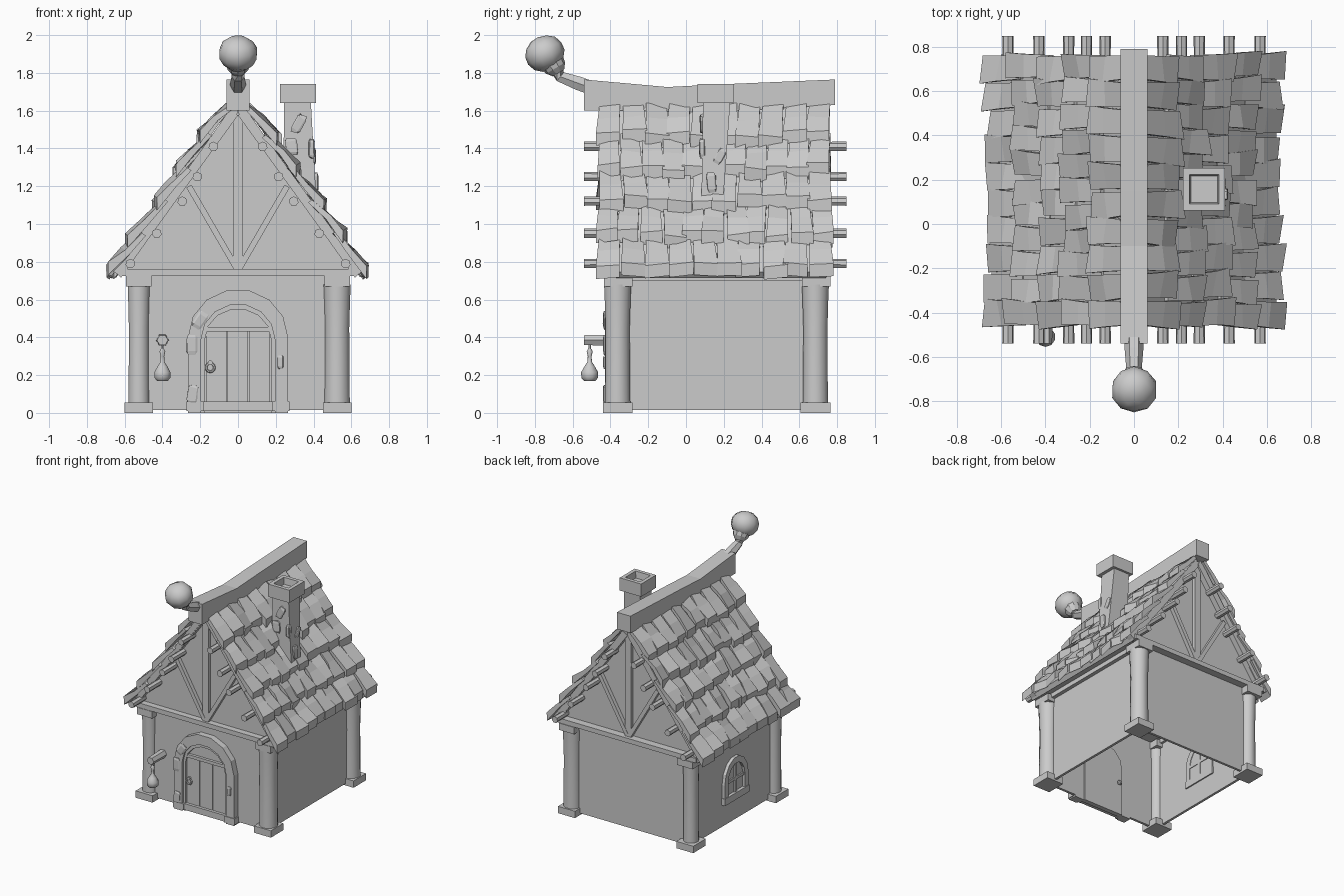
import bpy, bmesh, math, random
from mathutils import Vector, Matrix

if "Cube" in bpy.data.objects:
    bpy.data.objects.remove(bpy.data.objects["Cube"])

random.seed(7)


def finish(name, bm, smooth=False):
    bmesh.ops.recalc_face_normals(bm, faces=bm.faces)
    me = bpy.data.meshes.new(name)
    bm.to_mesh(me)
    bm.free()
    ob = bpy.data.objects.new(name, me)
    bpy.context.collection.objects.link(ob)
    if smooth:
        bpy.ops.object.select_all(action='DESELECT')
        ob.select_set(True)
        bpy.context.view_layer.objects.active = ob
        bpy.ops.object.shade_smooth_by_angle(angle=math.radians(42))
    return ob


def loft(bm, rings):
    """Skin a list of equal-length vertex rings and cap both ends."""
    rows = [[bm.verts.new(p) for p in r] for r in rings]
    n = len(rows[0])
    for a, b in zip(rows, rows[1:]):
        for i in range(n):
            bm.faces.new((a[i], a[(i + 1) % n], b[(i + 1) % n], b[i]))
    bm.faces.new(rows[0])
    bm.faces.new(rows[-1])


def prism(name, pts, a, b, axis='y'):
    """Extrude an (x,z) profile along y, or a (y,z) profile along x."""
    bm = bmesh.new()
    put = (lambda p, d: (p[0], d, p[1])) if axis == 'y' else (lambda p, d: (d, p[0], p[1]))
    loft(bm, [[put(p, d) for p in pts] for d in (a, b)])
    return finish(name, bm)


def box(name, x0, x1, y0, y1, z0, z1):
    return prism(name, [(x0, z0), (x1, z0), (x1, z1), (x0, z1)], y0, y1)


def tube(name, path, radii, sides=6, smooth=False):
    """Round or square bar following a path, one radius per point."""
    bm = bmesh.new()
    path = [Vector(p) for p in path]
    angles = [2 * math.pi * (k + .5) / sides for k in range(sides)]
    rings = []
    for i, p in enumerate(path):
        d = path[min(i + 1, len(path) - 1)] - path[max(i - 1, 0)]
        u = d.cross((0, 1, 0) if abs(d.normalized().y) < .7 else (1, 0, 0)).normalized()
        v = d.cross(u).normalized()
        rings.append([p + (u * math.cos(t) + v * math.sin(t)) * radii[i] for t in angles])
    loft(bm, rings)
    return finish(name, bm, smooth)


def arch_pts(w, spring, top, n=7):
    arc = [(w * math.cos(math.pi * i / n), spring + (top - spring) * math.sin(math.pi * i / n))
           for i in range(n + 1)]
    return [(w, 0)] + arc + [(-w, 0)]


def arch(name, outer, inner, y0, y1):
    return prism(name, arch_pts(*outer) + arch_pts(*inner)[::-1], y0, y1)


def stone(name, loc, size, rot=(0, 0, 0)):
    bm = bmesh.new()
    bmesh.ops.create_cube(bm, size=1)
    bmesh.ops.bevel(bm, geom=bm.edges[:], offset=.15, segments=1, affect='EDGES')
    for v in bm.verts:
        v.co = Vector(c * s * random.uniform(.88, 1.12) for c, s in zip(v.co, size))
    ob = finish(name, bm)
    ob.location, ob.rotation_euler = loc, rot
    return ob


# Walls, open underneath
YF, YB = -.38, .70
box('front_wall', -.53, .53, YF, YF + .02, .015, .73)
box('back_wall', -.53, .53, YB - .02, YB, .015, .73)
for s, side in ((-1, 'left'), (1, 'right')):
    box(side + '_wall', s * .51, s * .53, YF, YB, .015, .73)

# Corner columns with square bases and capitals, the right pair stouter
for sx, side, fat in ((-1, 'left', .94), (1, 'right', 1.14)):
    for y, end in ((-.362, 'front'), (.685, 'back')):
        nm, x = f'{end}_{side}', sx * .525
        tube(nm + '_column', [(x, y, z) for z in (.04, .2, .45, .6, .68)],
             [r * fat for r in (.061, .059, .058, .062, .065)], 12, True)
        box(nm + '_base', x - .075, x + .075, y - .078, y + .08, 0, .055)
        box(nm + '_capital', x - .068, x + .068, y - .072, y + .08, .67, .725)

# Solid gable under the roof
prism('gable', [(-.61, .735), (.61, .735), (.02, 1.6), (-.02, 1.6)], YF, YB)
for s, side in ((-1, 'left'), (1, 'right')):
    # Roof deck under the tiles
    prism(side + '_roof_deck', [(0, 1.59), (s * .02, 1.64), (s * .645, .745), (s * .62, .715)], -.43, .74)
    # Rafters, braces and king posts on both gables
    for y, end in ((YF - .02, 'front'), (YB + .02, 'back')):
        nm = f'{end}_{side}'
        tube(nm + '_rafter', [(s * .02, y, 1.59), (s * .64, y, .735)], (.035, .035), 4)
        tube(nm + '_brace', [(s * .01, y, .77), (s * .26, y, 1.2)], (.022, .022), 4)
        tube(nm + '_king_post', [(s * .013, y, .75), (s * .013, y, 1.62)], (.019, .019), 4)
    # Purlins poking out at both ends
    for i, (x, z) in enumerate(((.13, 1.41), (.215, 1.25), (.295, 1.12), (.43, .95), (.57, .79))):
        tube(f'{side}_purlin_{i}', [(s * x, -.54, z), (s * x, .15, z), (s * x, .85, z)],
             (.026, .021, .026), 7)
    box(side + '_wall_plate', s * .49, s * .56, -.42, .75, .70, .735)
for y, end in ((YF - .02, 'front'), (YB + .03, 'back')):
    box(end + '_tie_beam', -.62, .62, y - .03, y + .03, .725, .762)

# Roof tiles: five rows a side, bent wedges flaring down to an upright cut end
top, low = Vector((.04, 0, 1.625)), Vector((.643, 0, .755))
run = low - top
down = run.normalized()
nrm = Vector((-run.z, 0, run.x)).normalized()
ROWS, COUNT, Y0, Y1 = 5, 10, -.465, .77
for s, side in ((-1, 'left'), (1, 'right')):
    bm = bmesh.new()
    for r in range(ROWS):
        n = COUNT + r % 2
        step = (Y1 - Y0) / n
        for i in range(n):
            yc = Y0 + (i + .5) * step
            sag = .035 * (1 - min(1, ((yc - .15) / .62) ** 2))
            skew, drop, tip = random.uniform(-.018, .018), random.uniform(-.02, .03), random.uniform(.01, .032)
            if r == ROWS - 1:
                drop *= .4
            rings = []
            for f, lift, half in ((-.12, -.01, .44), (.5, .01, .47), (1, tip, .52)):
                if r == 0:
                    f = max(f, 0)
                t = (r + f) / ROWS
                c = top + run * t + nrm * lift + down * drop * f
                c.x -= sag * t
                th = .026 + .014 * f
                toe = down * (th * 1.35 if f == 1 else 0)
                w = half * step
                y_a = max(yc - w + skew * f, Y0 - .012)
                y_b = min(yc + w + skew * f, Y1 + .012)
                k = nrm * random.uniform(-.014, .014)
                ring = [(c + k + toe, y_a), (c - k + toe, y_b), (c - k + nrm * th, y_b), (c + k + nrm * th, y_a)]
                rings.append([(s * p.x, y, p.z) for p, y in ring])
            loft(bm, rings)
    finish(side + '_roof_tiles', bm)

# Sagging ridge beam
prism('ridge_beam', [(-.54, 1.60), (-.3, 1.60), (.15, 1.59), (.79, 1.63),
                     (.79, 1.765), (.15, 1.738), (-.1, 1.725), (-.54, 1.765)], -.06, .06, 'x')

# Crooked finial stem and lumpy ball
tube('finial_stem', [(0, -.5, 1.72), (0, -.57, 1.745), (0, -.665, 1.78), (0, -.70, 1.85)],
     (.042, .042, .034, .04), 6)
tube('finial_collar', [(0, -.675, 1.80), (0, -.69, 1.825), (0, -.705, 1.85)], (.035, .058, .065), 10)
bm = bmesh.new()
bmesh.ops.create_uvsphere(bm, u_segments=10, v_segments=7, radius=.106)
for v in bm.verts:
    v.co *= random.uniform(.97, 1.02)
    v.co.z *= .9
bmesh.ops.transform(bm, matrix=Matrix.Translation((0, -.748, 1.903)) @ Matrix.Rotation(.4, 4, 'X'), verts=bm.verts)
finish('finial_ball', bm, True)

# Chimney: flared shaft, hollow cap, loose stones
bm = bmesh.new()
loft(bm, [[(x0, y0, z), (x1, y0, z), (x1, y1, z), (x0, y1, z)]
          for x0, x1, y0, y1, z in ((.235, .42, .08, .19, 1.05), (.24, .405, .085, .21, 1.3), (.245, .385, .09, .235, 1.66))])
finish('chimney_shaft', bm)
bm = bmesh.new()
frame = ((.095, 1.64), (.095, 1.742), (.066, 1.742), (.06, 1.69))
loft(bm, [[(.317 + a * h, .157 + b * h, z) for a, b in ((-1, -1), (1, -1), (1, 1), (-1, 1))] for h, z in frame])
finish('chimney_cap', bm)
for i, (loc, size, rot) in enumerate((
        ((.32, .088, 1.53), (.05, .03, .1), (0, .5, 0)), ((.285, .085, 1.41), (.06, .03, .09), (0, -.15, 0)),
        ((.398, .18, 1.36), (.03, .045, .08), (-.5, 0, 0)), ((.41, .135, 1.22), (.03, .05, .1), (.1, 0, 0)),
        ((.39, .085, 1.4), (.03, .03, .1), (0, 0, 0)))):
    stone(f'chimney_stone_{i}', loc, size, rot)

# Doorway: stone arch, inner lining, planks, lintel, step
arch('door_arch', (.265, .40, .655), (.195, .39, .575), -.43, -.36)
arch('door_lining', (.197, .39, .578), (.175, .39, .55), -.415, -.36)
prism('door_backing', arch_pts(.18, .39, .56), -.39, -.352)
for i in range(3):
    box(f'door_plank_{i}', -.17 + i * .114, -.06 + i * .114, -.402, -.385, .06, .43)
box('door_lintel', -.18, .18, -.412, -.38, .43, .455)
box('door_step', -.19, .19, -.425, -.37, .01, .06)
for s, side in ((-1, 'left'), (1, 'right')):
    box(side + '_arch_foot', s * .18, s * .272, -.435, -.37, .01, .06)
for i, (x, z, h, rot) in enumerate(((-.2, .49, .09, .6), (-.245, .36, .1, 0), (-.24, .1, .1, .1), (.225, .27, .07, 0))):
    stone(f'arch_stone_{i}', (x, -.424, z), (.055 if x < 0 else .03, .03, h), (0, rot, 0))
bpy.ops.mesh.primitive_torus_add(major_segments=12, minor_segments=6, major_radius=.022, minor_radius=.007,
                                 location=(-.147, -.41, .24), rotation=(math.pi / 2, 0, 0))
bpy.context.object.name = 'door_ring'
tube('door_handle', [(-.147, -.418, .265), (-.147, -.39, .265)], (.013, .013), 8)
tube('door_inner_knob', [(-.147, y, .26) for y in (-.355, -.34, -.325)], (.01, .02, .01), 8)

# Hanging lantern on a bracket
tube('lantern_bracket', [(-.40, -.54, .385), (-.40, -.37, .385)], (.03, .034), 6)
tube('lantern_hook', [(-.40, -.51, .37), (-.40, -.51, .32)], (.007, .007), 6)
tube('lantern', [(-.40, -.51, z) for z in (.34, .325, .30, .27, .245, .215, .185, .17)],
     (.008, .016, .01, .012, .028, .045, .044, .03), 10, True)

# Arched window in the left wall
parts = [arch('window_frame', (.15, .14, .32), (.105, .14, .27), -.025, .03),
         prism('window_pane', arch_pts(.11, .14, .28), -.005, .025),
         box('window_sill', -.155, .155, -.03, .03, -.02, .035),
         box('window_mullion', -.012, .012, -.018, .03, 0, .28),
         box('window_crossbar', -.11, .11, -.016, .03, .13, .152)]
for ob in parts:
    ob.rotation_euler = (0, 0, -math.pi / 2)
    ob.location = (-.53, .15, .21)
